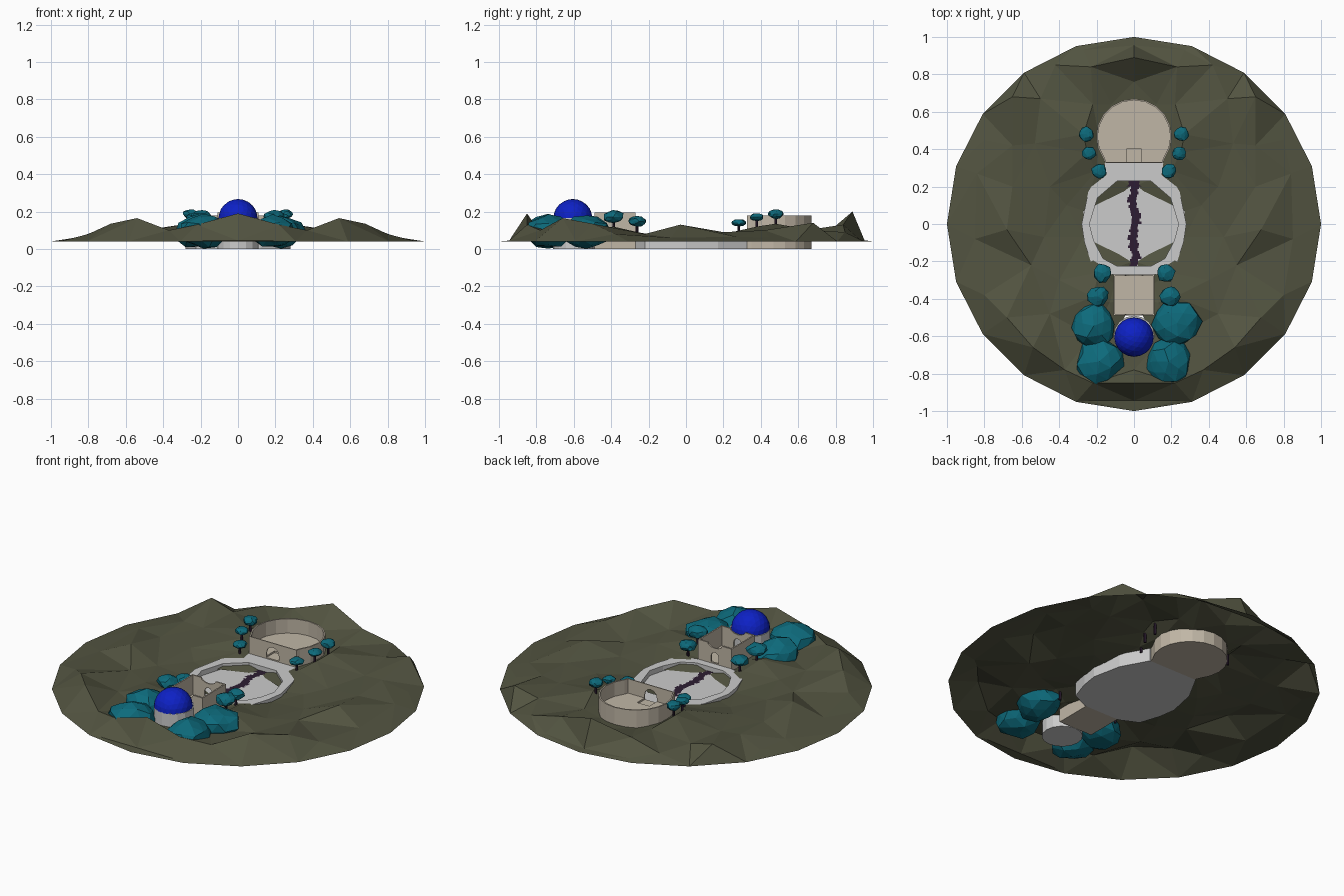
import bpy, bmesh, math, random
from mathutils import Vector
from mathutils.geometry import delaunay_2d_cdt

if "Cube" in bpy.data.objects:
    bpy.data.objects.remove(bpy.data.objects["Cube"])

random.seed(4)


def mat(name, c):
    m = bpy.data.materials.new(name)
    m.diffuse_color = (*c, 1)
    m.use_nodes = True
    m.node_tree.nodes["Principled BSDF"].inputs["Base Color"].default_value = m.diffuse_color
    return m


OLIVE = mat("olive_rock", (0.085, 0.088, 0.052))
TEAL = mat("teal_leaf", (0.004, 0.145, 0.20))
BLUE = mat("blue_dome", (0.004, 0.015, 0.56))
TAN = mat("tan_stone", (0.53, 0.47, 0.38))
DARK = mat("dark_fissure", (0.026, 0.012, 0.032))
STONE = mat("grey_stone", (0.52, 0.52, 0.53))


def add_mesh(name, verts, faces, material=None):
    me = bpy.data.meshes.new(name)
    me.from_pydata(verts, [], faces)
    ob = bpy.data.objects.new(name, me)
    bpy.context.collection.objects.link(ob)
    if material:
        me.materials.append(material)
    return ob


def polygon(n, r, cx=0, cy=0):
    return [(cx + r * math.cos(i * math.tau / n),
             cy + r * math.sin(i * math.tau / n)) for i in range(n)]


def basin(name, outer, inner, top, floor, material):
    """Solid walled vessel: base at z = 0, rim, inner wall and floor."""
    n = len(outer)
    rings = [(outer, 0), (outer, top), (inner, top), (inner, floor)]
    verts = [(x, y, z) for ring, z in rings for x, y in ring]
    faces = [tuple(range(n))[::-1], tuple(range(3 * n, 4 * n))]
    for k in range(3):
        for i in range(n):
            j = (i + 1) % n
            faces.append((k * n + i, k * n + j, k * n + n + j, k * n + n + i))
    return add_mesh(name, verts, faces, material)


def inset(outline, cx, cy, t):
    out = []
    for x, y in outline:
        d = Vector((x - cx, y - cy))
        d *= 1 - t / d.length
        out.append((cx + d.x, cy + d.y))
    return out


def cut(ob, profile, axis, lo, hi):
    """Subtract a profile (side, z) swept along x or y."""
    n = len(profile)
    verts = [((a, s, z) if axis == "x" else (s, a, z))
             for a in (lo, hi) for s, z in profile]
    faces = [tuple(range(n)), tuple(range(n, 2 * n))[::-1]]
    faces += [(i, n + i, n + (i + 1) % n, (i + 1) % n) for i in range(n)]
    cutter = add_mesh("opening_cutter", verts, faces)
    bm = bmesh.new()
    bm.from_mesh(cutter.data)
    bmesh.ops.recalc_face_normals(bm, faces=bm.faces)
    bm.to_mesh(cutter.data)
    bm.free()
    cutter.hide_render = True
    mod = ob.modifiers.new("opening", "BOOLEAN")
    mod.operation, mod.object, mod.solver = "DIFFERENCE", cutter, "EXACT"
    bpy.context.view_layer.objects.active = ob
    bpy.ops.object.modifier_apply(modifier=mod.name)
    bpy.data.objects.remove(cutter)


def arch(mid, w, z0, z1):
    r = w / 2
    return [(mid - r, z0), (mid + r, z0)] + [
        (mid + r * math.cos(a * math.pi / 6), z1 - r + r * math.sin(a * math.pi / 6))
        for a in range(7)]


# Terrain: flat rim, peaks mirrored across x, banked ground round the buildings
G = 0.045
pts = [(x, y, 0.04) for x, y in polygon(20, 1.0)]
pts += [(0, 0.89, 0.20), (0, 0.76, 0.09), (0, -0.85, 0.19), (0, -0.78, 0.09), (0, 0.2, G),
        (0, -0.4, G), (0, -0.2, G), (0, 0.955, 0.045), (0, -0.945, 0.045)]
half = [(0.23, 0.84, 0.13), (0.42, 0.85, 0.09), (0.65, 0.68, 0.14), (0.53, 0.43, 0.09),
        (0.50, 0.67, 0.10), (0.27, 0.48, 0.135), (0.25, 0.38, 0.12), (0.20, 0.285, 0.09),
        (0.22, 0.64, 0.10), (0.84, 0.27, 0.065), (0.65, 0.20, 0.09), (0.65, 0.42, 0.10),
        (0.80, 0.45, 0.06), (0.68, -0.03, 0.13), (0.48, -0.07, 0.07),
        (0.85, -0.08, 0.06), (0.45, 0.20, 0.08), (0.55, -0.22, 0.08), (0.80, -0.38, 0.08),
        (0.68, -0.50, 0.135), (0.54, -0.66, 0.165), (0.45, -0.48, 0.08), (0.37, -0.78, 0.10),
        (0.22, -0.85, 0.13), (0.24, -0.945, 0.045), (0.27, 0.93, 0.05), (0.40, -0.30, 0.08),
        (0.36, 0.10, 0.06), (0.27, 0.07, 0.06), (0.27, -0.07, 0.055), (0.19, -0.26, 0.09),
        (0.22, -0.39, 0.12), (0.19, 0.48, 0.08), (0.12, 0.64, 0.075), (0.105, -0.32, 0.06),
        (0.105, -0.6, 0.075), (0.08, -0.69, 0.085), (0.23, -0.6, 0.08), (0.13, -0.42, 0.085)]
pts += [(s * x, y, z) for x, y, z in half for s in (1, -1)]
res = delaunay_2d_cdt([Vector(p[:2]) for p in pts], [], [], 0, 1e-5)
tv = [(v.x, v.y, pts[o[0]][2]) for v, o in zip(res[0], res[3])]
inside = [abs(x) < 0.275 and z < 0.0765 and (abs(y) < 0.1 or abs(x) < 0.2) and -0.7 < y < 0.65
          for x, y, z in tv]
add_mesh("terrain", tv, [f for f in res[2] if not all(inside[i] for i in f)], OLIVE)

# Central plaza basin
right = [(0.12, -0.27), (0.225, -0.22), (0.265, -0.1), (0.28, 0),
         (0.245, 0.17), (0.16, 0.325)]
outer = right + [(-x, y) for x, y in reversed(right)]
r_in = [(0.09, -0.225), (0.165, -0.185), (0.215, -0.09), (0.238, 0),
        (0.195, 0.14), (0.09, 0.23)]
inner = r_in + [(-x, y) for x, y in reversed(r_in)]
basin("plaza", outer, inner, 0.078, 0.048, STONE)

# Jagged fissure across the plaza floor
left, rightside = [], []
rows = 32
for i in range(rows):
    y0, y1 = (-0.23 + 0.46 * k / rows for k in (i, i + 1))
    c = 0.008 * math.sin(i * 0.45) + random.uniform(-0.007, 0.007)
    w = random.uniform(0.018, 0.028) + (0.02 if i > rows - 3 else 0)
    left += [(c - w, y0), (c - w, y1)]
    rightside += [(c + w, y0), (c + w, y1)]
loop = rightside + left[::-1]
add_mesh("fissure", [(x, y, 0.051) for x, y in loop], [tuple(range(len(loop)))], DARK)

# Round hall with flat front and arched doorway
ring = [p for p in polygon(20, 0.202, 0, 0.468) if p[1] > 0.34]
ring.sort(key=lambda p: (math.atan2(p[1] - 0.468, p[0]) + math.pi / 2) % math.tau)
ring = [(0.155, 0.325)] + ring + [(-0.155, 0.325)]
hall = basin("round_hall", ring, inset(ring, 0, 0.468, 0.008), 0.18, 0.095, TAN)
cut(hall, arch(0, 0.08, 0.085, 0.155), "y", 0.28, 0.40)

# Square court with doors and scalloped wall tops
sq = [(0.11, -0.49), (0.11, -0.27), (-0.11, -0.27), (-0.11, -0.49)]
sq_in = [(0.102, -0.482), (0.102, -0.278), (-0.102, -0.278), (-0.102, -0.482)]
court = basin("square_court", sq, sq_in, 0.195, 0.08, TAN)
cut(court, arch(0, 0.05, 0.085, 0.145), "y", -0.30, -0.24)
cut(court, arch(0, 0.05, 0.085, 0.145), "y", -0.52, -0.46)
scallop = [(0.05 * math.cos(a * math.pi / 6), 0.20 - 0.03 * math.sin(a * math.pi / 6))
           for a in range(7)] + [(-0.05, 0.22), (0.05, 0.22)]
cut(court, scallop, "y", -0.6, -0.2)

# Domed tower
basin("dome_drum", polygon(16, 0.11, 0, -0.6), polygon(16, 0.1, 0, -0.6), 0.165, 0.155, STONE)
bpy.ops.mesh.primitive_ico_sphere_add(subdivisions=3, radius=0.105, location=(0, -0.605, 0.162))
dome = bpy.context.object
dome.name = "dome"
dome.data.materials.append(BLUE)
bm = bmesh.new()
bm.from_mesh(dome.data)
bmesh.ops.bisect_plane(bm, geom=bm.verts[:] + bm.edges[:] + bm.faces[:], plane_co=(0, 0, 0),
                       plane_no=(0, 0, -1), clear_outer=True)
bm.to_mesh(dome.data)
bm.free()


def foliage(name, x, y, z, r, h):
    bpy.ops.mesh.primitive_ico_sphere_add(subdivisions=2, radius=1, location=(x, y, z))
    ob = bpy.context.object
    ob.name = name
    a = random.uniform(0, 6)
    ca, sa = math.cos(a), math.sin(a)
    for v in ob.data.vertices:
        k = random.uniform(0.88, 1.1)
        px, py, pz = v.co
        v.co = ((px * ca - py * sa) * r * k, (px * sa + py * ca) * r * k, pz * h * k)
    ob.data.materials.append(TEAL)


# Large bushes around the dome
for x, y, r in [(-0.215, -0.545, 0.125), (0.23, -0.53, 0.128),
                (-0.185, -0.735, 0.125), (0.185, -0.735, 0.125)]:
    foliage("large_bush", x, y, 0.092, r, 0.088)

# Small trees with trunks, mirrored across x
for x, y, zc, r, h in [(0.255, 0.48, 0.187, 0.04, 0.026), (0.24, 0.378, 0.17, 0.037, 0.02),
                       (0.187, 0.283, 0.14, 0.04, 0.019), (0.17, -0.262, 0.147, 0.05, 0.027),
                       (0.193, -0.387, 0.172, 0.056, 0.034)]:
    for s in (1, -1):
        foliage("tree_crown", s * x, y, zc, r, h)
        bpy.ops.mesh.primitive_cone_add(vertices=6, radius1=0.008, radius2=0.006,
                                        depth=zc - 0.06, location=(s * x, y, (zc + 0.06) / 2))
        bpy.context.object.name = "tree_trunk"
        bpy.context.object.data.materials.append(DARK)
